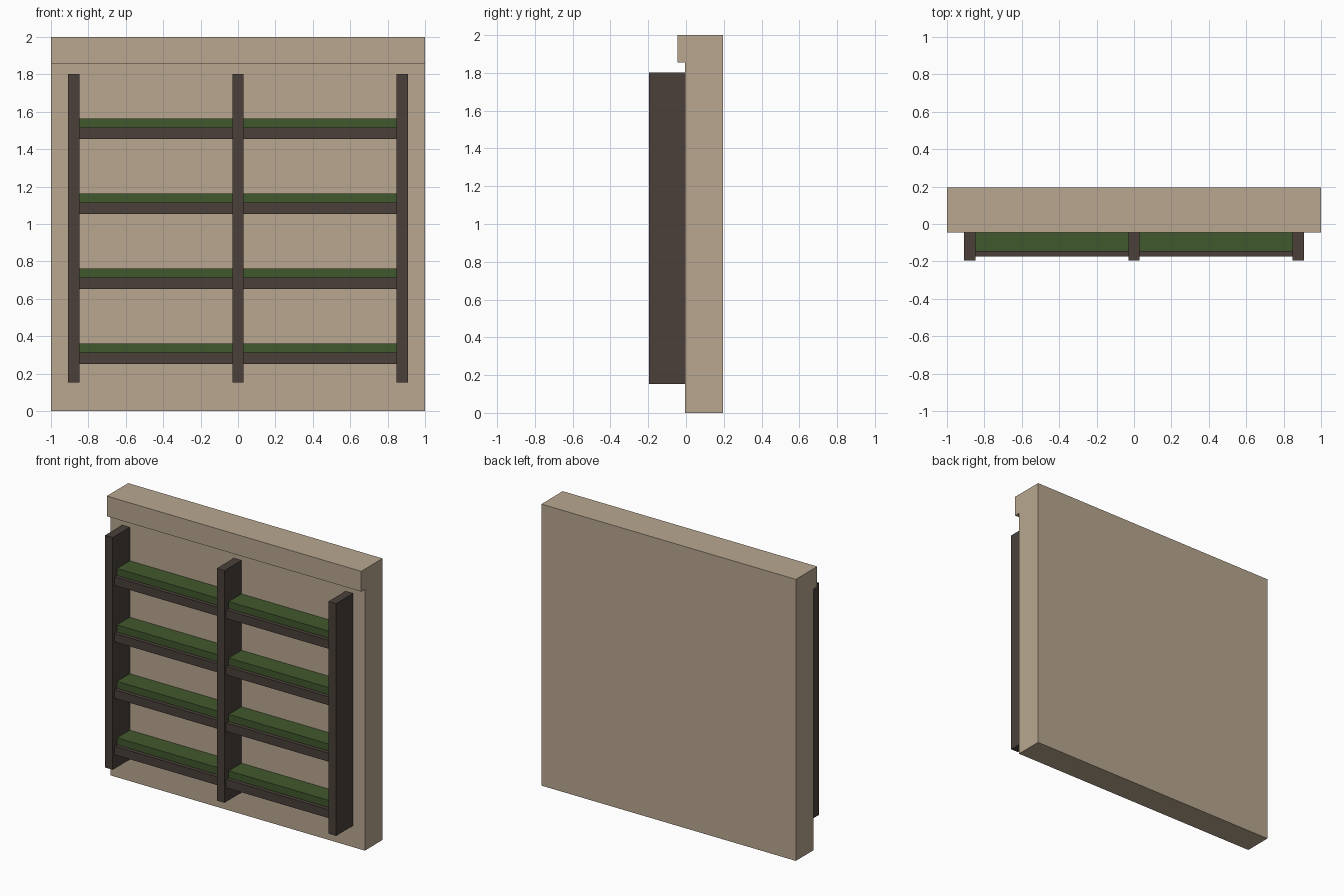
import bpy

cube = bpy.data.objects.get("Cube")
if cube:
    bpy.data.objects.remove(cube, do_unlink=True)


def make_material(name, color):
    mat = bpy.data.materials.new(name)
    mat.use_nodes = True
    rgba = (*color, 1.0)
    mat.diffuse_color = rgba
    mat.node_tree.nodes["Principled BSDF"].inputs["Base Color"].default_value = rgba
    return mat


plaster = make_material("tan plaster", (0.48, 0.39, 0.28))
timber = make_material("dark timber", (0.069, 0.051, 0.042))
foliage = make_material("green planting", (0.053, 0.098, 0.026))


def finish(name, verts, faces, mat):
    mesh = bpy.data.meshes.new(name)
    mesh.from_pydata(verts, [], faces)
    mesh.materials.append(mat)
    obj = bpy.data.objects.new(name, mesh)
    bpy.context.collection.objects.link(obj)
    return obj


def extrude_x(name, profile, x0, x1, mat):
    """Solid with a (y, z) profile, counter-clockwise from +x, swept along x."""
    n = len(profile)
    verts = [(x, y, z) for x in (x0, x1) for y, z in profile]
    faces = [tuple(reversed(range(n))), tuple(range(n, 2 * n))]
    faces += [(i, (i + 1) % n, (i + 1) % n + n, i + n) for i in range(n)]
    return finish(name, verts, faces, mat)


def box(name, x, y, z, mat):
    profile = [(y[0], z[0]), (y[1], z[0]), (y[1], z[1]), (y[0], z[1])]
    return extrude_x(name, profile, x[0], x[1], mat)


# Wall slab with an overhanging coping lip
WALL, BACK, LIP = -0.004, 0.195, -0.045
extrude_x("wall", [(WALL, 0), (BACK, 0), (BACK, 2), (LIP, 2),
                   (LIP, 1.856), (WALL, 1.856)], -1, 1, plaster)

# Upright posts
HALF = 0.03
POST_X = 0.878
for side, x in (("right", -POST_X), ("middle", 0), ("left", POST_X)):
    box(f"{side}_post", (x - HALF, x + HALF), (-0.195, WALL), (0.153, 1.803), timber)

# Shelves with planting in each bay
for side, x0 in (("right", HALF - POST_X), ("left", HALF)):
    bay = (x0, x0 + POST_X - 2 * HALF)
    for row in range(4):
        z = 0.252 + 0.401 * row
        box(f"{side}_shelf_{row + 1}", bay, (-0.175, WALL), (z, z + 0.06), timber)
        box(f"{side}_planting_{row + 1}", bay, (-0.147, WALL), (z + 0.06, z + 0.11), foliage)
